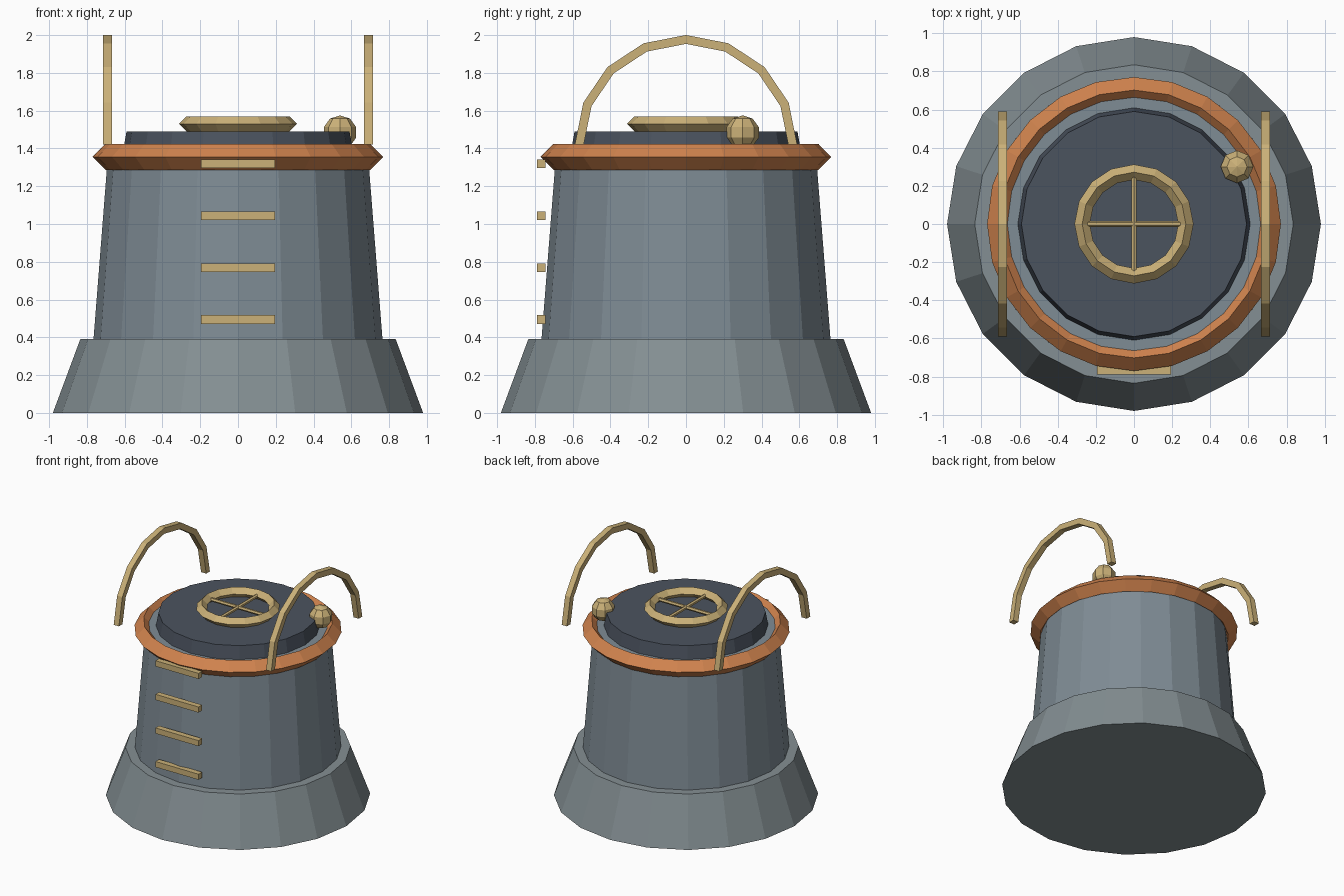
import bpy, bmesh, math
from mathutils import Matrix

if "Cube" in bpy.data.objects:
    bpy.data.objects.remove(bpy.data.objects["Cube"])


def material(name, rgb):
    m = bpy.data.materials.new(name)
    lin = [((c / 255 + 0.055) / 1.055) ** 2.4 for c in rgb]
    m.diffuse_color = (*lin, 1)
    m.use_nodes = True
    m.node_tree.nodes["Principled BSDF"].inputs["Base Color"].default_value = m.diffuse_color
    return m


BASE = material("base_grey", (132, 143, 147))
STEEL = material("steel_grey", (127, 140, 149))
DARK = material("dark_slate", (75, 83, 95))
COPPER = material("copper", (208, 131, 78))
BRASS = material("brass", (203, 177, 120))


def finish(name, bm, mat):
    bmesh.ops.recalc_face_normals(bm, faces=bm.faces)
    me = bpy.data.meshes.new(name)
    bm.to_mesh(me)
    bm.free()
    me.materials.append(mat)
    ob = bpy.data.objects.new(name, me)
    bpy.context.collection.objects.link(ob)
    return ob


def frustum(name, r0, r1, z0, z1, sides, mat):
    bm = bmesh.new()
    bmesh.ops.create_cone(bm, cap_ends=True, segments=sides, radius1=r0, radius2=r1,
                          depth=z1 - z0, matrix=Matrix.Translation((0, 0, (z0 + z1) / 2)))
    return finish(name, bm, mat)


def sweep(bm, sections, closed):
    """Join a row of equal closed sections into a tube."""
    rows = [[bm.verts.new(p) for p in s] for s in sections]
    n, k = len(rows), len(rows[0])
    for i in range(n if closed else n - 1):
        a, b = rows[i], rows[(i + 1) % n]
        for j in range(k):
            bm.faces.new((a[j], a[(j + 1) % k], b[(j + 1) % k], b[j]))
    if not closed:
        bm.faces.new(rows[0])
        bm.faces.new(rows[-1])


def diamond_ring(name, major, minor, z, sides, mat):
    bm = bmesh.new()
    profile = [(major + minor, z), (major, z + minor), (major - minor, z), (major, z - minor)]
    angles = [2 * math.pi * i / sides for i in range(sides)]
    sweep(bm, [[(r * math.cos(a), r * math.sin(a), h) for r, h in profile] for a in angles], True)
    return finish(name, bm, mat)


# Body: flared foot, tapered tower, collar and hatch
frustum("foot", 0.98, 0.835, 0, 0.39, 20, BASE)
frustum("tower", 0.765, 0.687, 0.39, 1.385, 20, STEEL)
diamond_ring("collar", 0.702, 0.068, 1.355, 24, COPPER)
frustum("hatch", 0.61, 0.59, 1.38, 1.49, 20, DARK)

# Hatch wheel with crossed spokes
diamond_ring("wheel_rim", 0.272, 0.04, 1.53, 16, BRASS)
for name, axis in (("wheel_spoke_x", 'Y'), ("wheel_spoke_y", 'X')):
    bm = bmesh.new()
    bmesh.ops.create_cone(bm, cap_ends=True, segments=6, radius1=0.015, radius2=0.015, depth=0.52,
                          matrix=Matrix.Translation((0, 0, 1.53)) @ Matrix.Rotation(math.pi / 2, 4, axis))
    finish(name, bm, BRASS)

# Round knob beside the hatch
bm = bmesh.new()
bmesh.ops.create_uvsphere(bm, u_segments=8, v_segments=5, radius=0.09,
                          matrix=Matrix.Translation((0.54, 0.30, 1.485)))
finish("knob", bm, BRASS)

# Arched grab rails on both sides
for side, x in (("left", -0.69), ("right", 0.69)):
    bm = bmesh.new()
    t = 0.0235
    sections = []
    for i in range(9):
        a = math.pi * i / 8
        sections.append([(x + dx, (0.565 + dr) * math.cos(a), 1.42 + (0.557 + dr) * math.sin(a))
                         for dx, dr in ((-t, -t), (t, -t), (t, t), (-t, t))])
    sweep(bm, sections, False)
    finish("rail_" + side, bm, BRASS)

# Ladder rungs up the front
for i in range(4):
    bm = bmesh.new()
    bmesh.ops.create_cube(bm, size=1, matrix=Matrix.Translation((0, -0.766, 0.494 + 0.275 * i))
                          @ Matrix.Diagonal((0.39, 0.046, 0.046, 1)))
    finish("rung_%d" % (i + 1), bm, BRASS)
